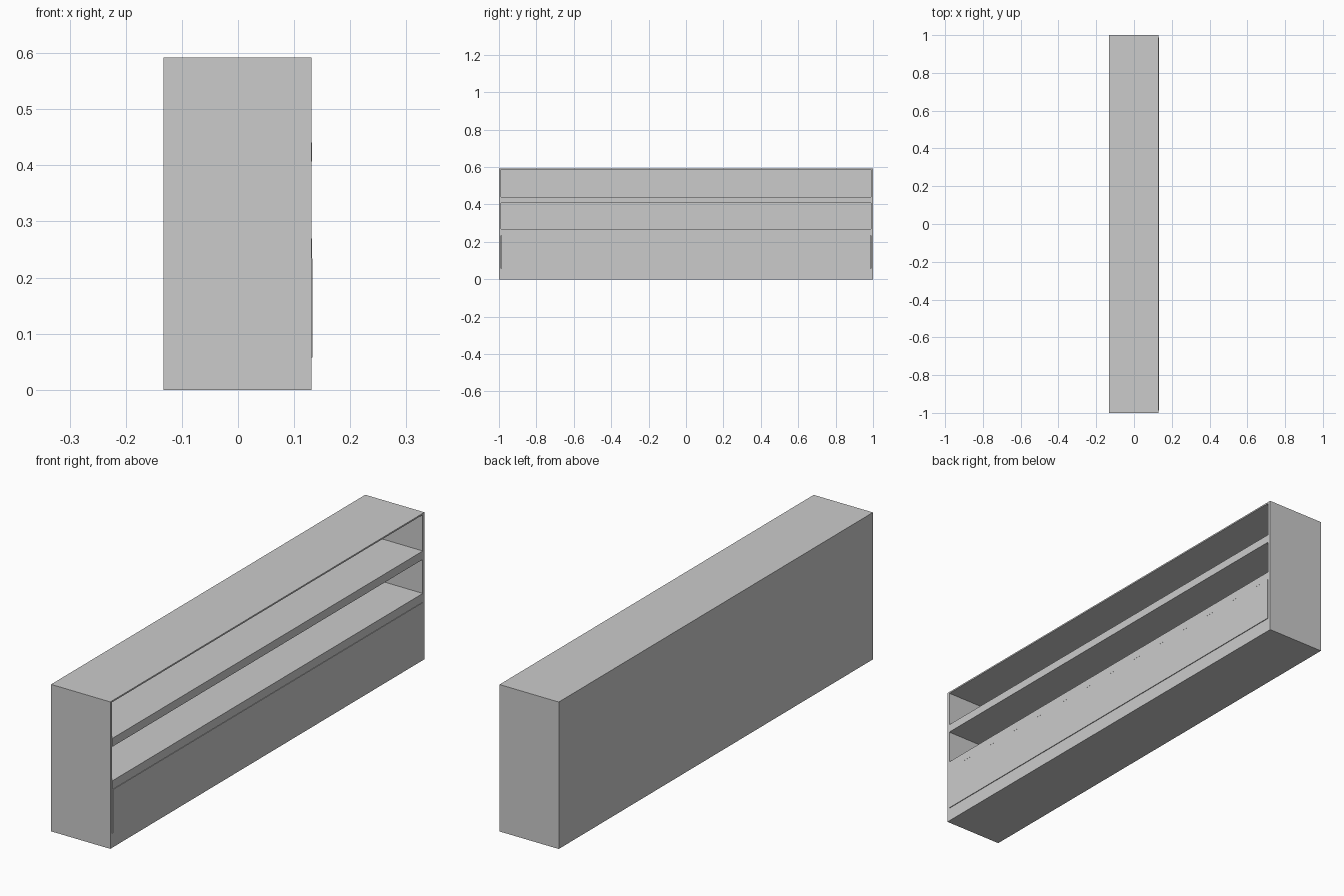
import bpy

if "Cube" in bpy.data.objects:
    bpy.data.objects.remove(bpy.data.objects["Cube"])

BACK, FRONT = -0.133, 0.131      # depth runs along x, open side faces +x
HALF, HEIGHT, T = 1.0, 0.592, 0.012
IN = HALF - T                    # inner half length


def box(name, x, y, z):
    """Box from (min, max) pairs on each axis."""
    bpy.ops.mesh.primitive_cube_add(size=1)
    ob = bpy.context.object
    ob.name = name
    for v in ob.data.vertices:
        v.co = [a + (c + 0.5) * (b - a) for c, (a, b) in zip(v.co, (x, y, z))]
    return ob


# Outer case
for side, s in (("left", -1), ("right", 1)):
    box(side + "_end_panel", (BACK, FRONT), sorted((s * IN, s * HALF)), (0, HEIGHT))
box("top_panel", (BACK, FRONT), (-IN, IN), (HEIGHT - 0.006, HEIGHT))
box("back_panel", (BACK, BACK + T), (-IN, IN), (0.022, HEIGHT - 0.006))
box("bottom_panel", (BACK, FRONT), (-IN, IN), (0, 0.022))

# Thick shelves below the two open bays
for name, z in (("upper_shelf", (0.407, 0.441)), ("lower_shelf", (0.235, 0.27))):
    box(name, (BACK + T, FRONT + 0.001), (-IN, IN), z)

# Closed bottom bay: plinth rail and slightly proud drawer front
box("plinth_rail", (FRONT - T, FRONT), (-IN, IN), (0.022, 0.057))
box("drawer_front", (FRONT - T, FRONT + 0.002), (-IN + 0.002, IN - 0.002), (0.058, 0.234))
